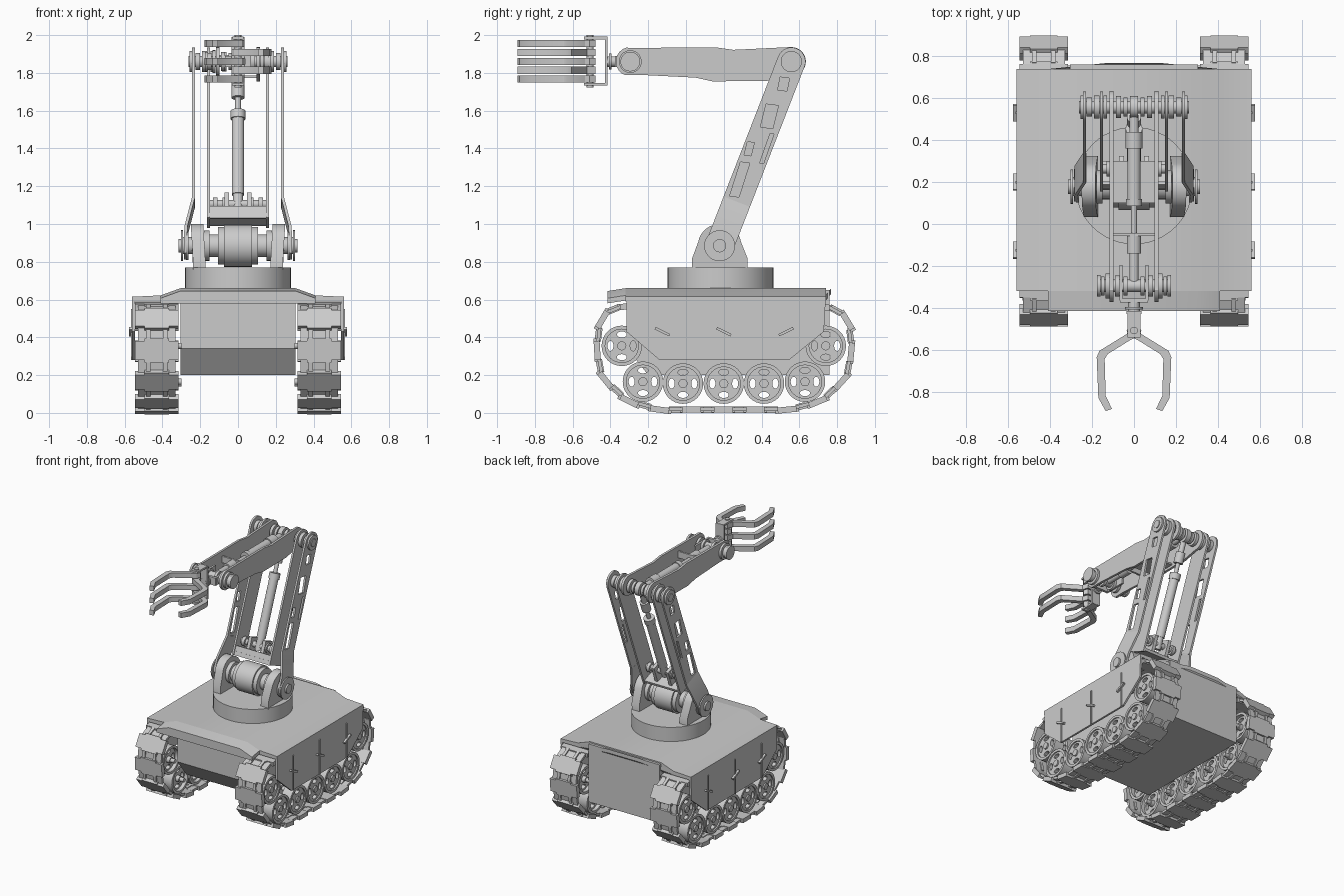
import bpy, bmesh, math
from mathutils import Vector, Matrix

if "Cube" in bpy.data.objects:
    bpy.data.objects.remove(bpy.data.objects["Cube"])

COL = bpy.context.collection

def add(name, me, mat=None):
    ob = bpy.data.objects.new(name, me)
    COL.objects.link(ob)
    if mat is not None:
        ob.matrix_world = mat
    return ob

def finish(name, bm):
    bmesh.ops.recalc_face_normals(bm, faces=bm.faces)
    me = bpy.data.meshes.new(name)
    bm.to_mesh(me)
    bm.free()
    return me

def loft(name, rings):
    """Skin equal-length rings of 3D points and cap both ends."""
    bm = bmesh.new()
    vs = [[bm.verts.new(p) for p in r] for r in rings]
    n = len(vs[0])
    for a, b in zip(vs, vs[1:]):
        for i in range(n):
            bm.faces.new((a[i], a[(i + 1) % n], b[(i + 1) % n], b[i]))
    bm.faces.new(vs[0])
    bm.faces.new(vs[-1][::-1])
    return add(name, finish(name, bm))

def boxes_mesh(name, parts):
    bm = bmesh.new()
    for c, s in parts:
        bmesh.ops.create_cube(bm, size=1, matrix=Matrix.Translation(c) @ Matrix.Diagonal((*s, 1)))
    return finish(name, bm)

def box(name, c, s, rx=0):
    return add(name, boxes_mesh(name, [((0, 0, 0), s)]), Matrix.Translation(c) @ Matrix.Rotation(rx, 4, 'X'))

def cyl(name, p, q, r, n=28):
    p, q = Vector(p), Vector(q)
    rot = (q - p).to_track_quat('Z', 'Y').to_matrix().to_4x4()
    bm = bmesh.new()
    bmesh.ops.create_cone(bm, cap_ends=True, segments=n, radius1=r, radius2=r, depth=(q - p).length)
    return add(name, finish(name, bm), Matrix.Translation((p + q) / 2) @ rot)

def circle(cy, cz, r, n=28, a0=0, a1=360):
    full = a1 - a0 == 360
    k = n if full else n - 1
    return [(cy + r * math.cos(math.radians(a0 + (a1 - a0) * i / k)),
             cz + r * math.sin(math.radians(a0 + (a1 - a0) * i / k))) for i in range(n)]

def plate(name, outline, holes, x0, x1):
    """Flat side plate in the YZ plane, with openings."""
    cu = bpy.data.curves.new(name, 'CURVE')
    cu.dimensions, cu.fill_mode, cu.extrude = '2D', 'BOTH', abs(x1 - x0) / 2
    for pts in [outline] + holes:
        sp = cu.splines.new('POLY')
        sp.points.add(len(pts) - 1)
        for q, p in zip(sp.points, pts):
            q.co = (p[0], p[1], 0, 1)
        sp.use_cyclic_u = True
    tmp = add(name + "_curve", cu)
    dg = bpy.context.evaluated_depsgraph_get()
    me = bpy.data.meshes.new_from_object(tmp.evaluated_get(dg))
    bpy.data.objects.remove(tmp)
    bm = bmesh.new()
    bm.from_mesh(me)
    bmesh.ops.remove_doubles(bm, verts=bm.verts, dist=1e-5)
    m = Matrix(((0, 0, 1, (x0 + x1) / 2), (1, 0, 0, 0), (0, 1, 0, 0), (0, 0, 0, 1)))
    bm.transform(m)
    return add(name, finish(name, bm))

def spool(name, y, z, steps):
    """Stepped discs along X, mirrored to both sides."""
    for s in (-1, 1):
        for a, b, r in steps:
            cyl(name, (s * a, y, z), (s * b, y, z), r)

# Hull and deck
hull = [(-.31, .62), (-.31, .34), (-.2, .2), (.76, .2), (.76, .65), (-.2, .65)]
loft("hull", [[(x, y, z) for y, z in hull] for x in (-.305, .305)])
deck = [(-.56, .615), (-.41, .622), (-.305, .66), (.305, .66), (.41, .622), (.56, .615), (.56, .59), (-.56, .59)]
loft("deck", [[(x, y, z) for x, z in deck] for y in (-.32, .74)])
lip = [(-.41, .622), (-.305, .66), (.305, .66), (.41, .622), (.41, .595), (-.41, .595)]
loft("deck_front_lip", [[(x, y, z + dz) for x, z in lip] for y, dz in ((-.415, -.015), (-.32, 0))])
tail = [(-.40, .74), (-.13, .768), (.13, .768), (.40, .74)]
loft("deck_rear_edge", [[(x, y, z - (.035 if abs(x) > .3 else 0)) for x, y in tail] for z in (.63, .659)])

# Side skirts with ribs and handles
skirt = [(-.315, .61), (-.315, .43), (-.14, .28), (.545, .28), (.73, .43), (.74, .61)]
for s in (-1, 1):
    loft("side_skirt", [[(s * x, y, z) for y, z in skirt] for x in (.545, .56)])
    for y in (-.125, .2, .53):
        box("skirt_rib", (s * .561, y, .415), (.01, .012, .27))
        box("skirt_handle", (s * .566, y, .43), (.02, .085, .014), -.45 if y < .4 else .45)

# Tracks: plates and connectors spaced along a closed path
path = [Vector(p) for p in ((-.30, .565), (-.40, .545), (-.455, .48), (-.472, .34), (-.445, .19), (-.31, .065),
        (-.14, .017), (.545, .017), (.72, .065), (.85, .19), (.878, .34), (.86, .48), (.79, .545), (.70, .565))]
seg = list(zip(path, path[1:] + path[:1]))
total = sum((b - a).length for a, b in seg)

def at(d):
    d %= total
    for a, b in seg:
        l = (b - a).length
        if d <= l:
            return a.lerp(b, d / l)
        d -= l
    return path[0]

shoe = boxes_mesh("track_shoe", [((0, 0, 0), (.23, .10, .032)), ((0, 0, 0), (.13, .125, .032))])
joint = boxes_mesh("track_joint", [((0, 0, .002), (.2, .085, .018))] +
                   [((x, 0, 0), (.022, .07, .034)) for x in (-.045, .045)])
N = 20
for i in range(N * 2):
    d = total * i / (N * 2)
    p, t = at(d), (at(d + .045) - at(d - .045)).normalized()
    rot = Matrix.Rotation(math.atan2(t.y, t.x), 4, 'X')
    for s in (-1, 1):
        add("track_joint" if i % 2 else "track_shoe", joint if i % 2 else shoe,
            Matrix.Translation((s * .43, p.x, p.y)) @ rot)

# Road wheels: rim, pierced disc and hub, doubled across the track
def oval(a):
    c, sn = math.cos(a), math.sin(a)
    return [(c * (.06 + u) - sn * v, sn * (.06 + u) + c * v)
            for u, v in ((x * .8, y * 1.35) for x, y in circle(0, 0, .02, 14))]

rim = plate("wheel_rim", circle(0, 0, .107, 32), [circle(0, 0, .088, 32)], -.04, .04)
disc = plate("wheel_disc", circle(0, 0, .09, 32), [oval(math.pi / 2 * k) for k in range(4)], -.012, .03)
hub = cyl("wheel_hub", (-.04, 0, 0), (.042, 0, 0), .024, 20)
wheels = [(-.228, .165), (-.016, .155), (.2, .155), (.413, .155), (.63, .165), (-.34, .355), (.74, .355)]
for y, z in wheels:
    for s in (-1, 1):
        flip = Matrix.Rotation(0 if s > 0 else math.pi, 4, 'Z')
        cyl("wheel_axle", (s * .3, y, z), (s * .5, y, z), .016, 16)
        for x in (.375, .49):
            for part in (rim, disc, hub):
                add(part.name.split(".")[0], part.data, Matrix.Translation((s * x, y, z)) @ flip @
                    (part.matrix_world if part is not hub else hub.matrix_basis.to_3x3().to_4x4()))
for part in (rim, disc, hub):
    bpy.data.objects.remove(part)

# Turntable and shoulder
SY, SZ = .178, .885
cyl("turntable", (0, .183, .64), (0, .183, .77), .28, 48)
dome = [(.325, .76), (.325, .82)] + circle(SY, SZ, .115, 16, 10, 170) + [(.033, .82), (.033, .76)]
for s in (-1, 1):
    loft("shoulder_bracket", [[(s * (x + .06 * max(z - .8, 0)), y, z) for y, z in dome] for x in (.172, .238)])
spool("shoulder_drum", SY, SZ, [(0, .075, .112), (.075, .105, .1), (.105, .15, .06), (.15, .18, .08),
                                (.18, .30, .045), (.262, .276, .075), (.292, .302, .082), (.30, .315, .035)])

# Lower arm, in coordinates along (u) and across (v) its axis
DU = Vector((.363, .932))
DV = Vector((.932, -.363))
def P(u, v):
    return Vector((SY, SZ)) + DU * u + DV * v
def P3(x, u, v=0):
    return Vector((x, *P(u, v)))
def strip(u0):
    return [P(u0, -.075), P(u0, .075)] + [P(1.046 + .075 * math.sin(a), .075 * math.cos(a))
                                          for a in [math.pi * k / 14 for k in range(15)]]
def window(u, v, l, w):
    k = w * .2
    return [P(u - l / 2, v - w / 2 + k), P(u - l / 2 + k, v + w / 2), P(u + l / 2, v + w / 2 - k), P(u + l / 2 - k, v - w / 2)]
cuts = [window(*c) for c in ((.92, .005, .08, .06), (.734, -.003, .14, .08), (.57, .046, .17, .025),
                             (.535, -.04, .08, .045), (.365, -.028, .2, .06))]
for s in (-1, 1):
    plate("lower_arm_outer_plate", strip(.24), cuts, s * .228, s * .243)
    plate("lower_arm_inner_plate", strip(.13), [], s * .148, s * .163)
    loft("lower_arm_foot", [[P3(s * (x + dx), u, v) for dx, v in ((0, -w), (.016, -w), (.016, w), (0, w))]
                            for u, x, w in ((.25, .227, .075), (.08, .268, .075), (0, .27, .075), (-.06, .27, .045))])
tilt = -math.atan2(.363, .932)
c = P3(0, .15)
box("arm_cross_tray", c, (.31, .14, .02), tilt)
box("arm_cross_web", P3(0, .165, -.06), (.31, .015, .07), tilt)

# Lower actuator
cyl("actuator_mount_shaft", P3(-.15, .236), P3(.15, .236), .022)
for x in (-.12, -.07, .07, .12):
    cyl("actuator_mount_collar", P3(x - .012, .236), P3(x + .012, .236), .036)
for x in (-.06, .06):
    box("actuator_mount_lug", P3(x, .215), (.025, .09, .14), tilt)
for name, u0, u1, r in (("base", .2, .30, .027), ("body", .29, .72, .033), ("head", .72, .765, .04),
                        ("rod", .76, .86, .015), ("clevis", .84, .92, .034), ("eye", .92, 1.0, .02)):
    cyl("lower_actuator_" + name, P3(0, u0), P3(0, u1), r)

# Elbow
EY, EZ = P(1.046, 0)
spool("elbow_axle", EY, EZ, [(0, .262, .03), (.0, .018, .052), (.03, .05, .045), (.062, .085, .052), (.128, .146, .055),
                             (.165, .19, .055), (.2, .226, .045), (.243, .256, .056)])

# Upper arm
top = [(.16, 1.935), (-.30, 1.932)] + circle(-.295, EZ, .077, 10, 105, 250) + [(-.25, 1.79), (.05, 1.775), (.14, 1.755), (.43, 1.758)]
top += circle(EY, EZ, .077, 14, -95, 90) + [(.25, 1.922)]
for s in (-1, 1):
    plate("upper_arm_plate", top, [], s * .098, s * .116)
box("upper_arm_brace", (0, -.05, 1.87), (.2, .015, .05))
box("upper_arm_floor", (0, .2, 1.78), (.2, .2, .012))
for name, a, b, r in (("eye", .52, .43, .022), ("base", .44, .36, .04), ("body", .37, .085, .032), ("head", .12, .085, .038),
                      ("rod", .09, -.06, .014), ("clevis", -.05, -.14, .034), ("fork", -.13, -.29, .022)):
    cyl("upper_actuator_" + name, (0, a, EZ), (0, b, EZ), r)

# Wrist
WY = -.295
spool("wrist_axle", WY, EZ, [(0, .17, .03), (.03, .05, .045), (.07, .09, .05), (.118, .135, .06), (.14, .158, .045), (.16, .176, .052)])
for s in (-1, 1):
    box("wrist_fork", (s * .062, -.28, EZ), (.015, .17, .06))
box("wrist_block", (0, -.365, EZ), (.135, .02, .06))
cyl("wrist_stub", (0, -.37, EZ), (0, -.43, EZ), .028)
cyl("wrist_flange", (0, -.395, EZ), (0, -.408, EZ), .042)

# Gripper frame and fingers, three on one side and two on the other
box("gripper_frame_back", (0, -.422, 1.862), (.07, .014, .255))
for z in (1.985, 1.739):
    box("gripper_frame_arm", (0, -.478, z), (.06, .125, .014))
cyl("gripper_pin", (0, -.508, 1.722), (0, -.508, 2.0), .018, 20)
finger = [(-.02, -.535), (-.035, -.51), (-.02, -.48), (.02, -.48), (.035, -.525), (.165, -.605), (.178, -.635), (.17, -.83),
          (.135, -.892), (.105, -.882), (.135, -.82), (.14, -.645), (.125, -.62), (.02, -.555)]
for i, z in enumerate((1.955, 1.908, 1.861, 1.814, 1.767)):
    s = 1 if i % 2 else -1
    loft("gripper_finger", [[(s * x, y, z + h) for x, y in finger] for h in (-.019, .019)])

# Smooth round parts, keep edges sharp
bpy.ops.object.select_all(action='DESELECT')
for ob in COL.objects:
    ob.select_set(True)
bpy.context.view_layer.objects.active = COL.objects[0]
bpy.ops.object.shade_smooth_by_angle(angle=math.radians(30))
